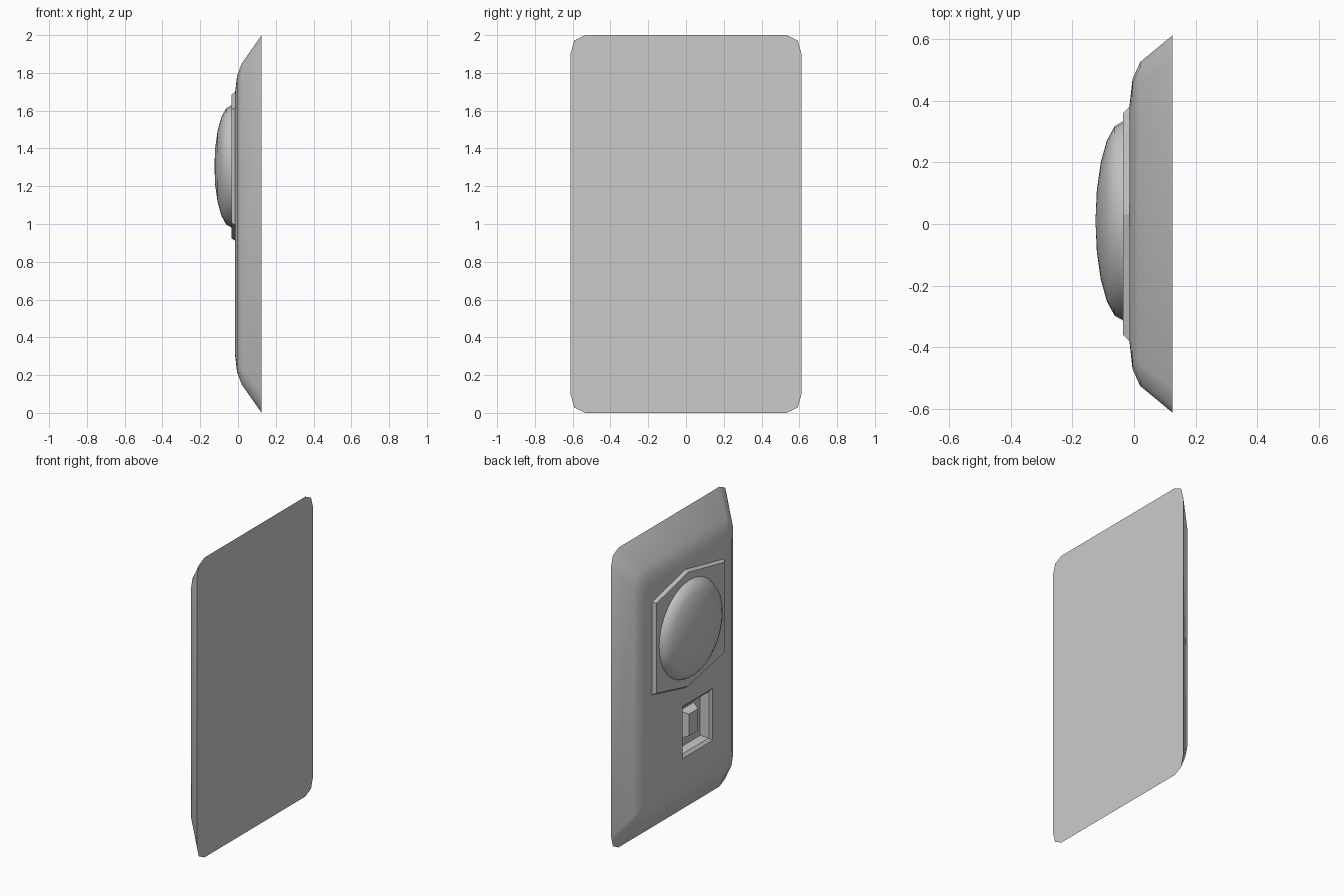
import bpy, bmesh
from math import sin, cos, pi, radians

if "Cube" in bpy.data.objects:
    bpy.data.objects.remove(bpy.data.objects["Cube"])


def ring(bm, x, pts):
    return [bm.verts.new((x, y, z)) for y, z in pts]


def loft(bm, rings):
    for a, b in zip(rings, rings[1:]):
        n = len(a)
        for i in range(n):
            j = (i + 1) % n
            bm.faces.new((a[i], a[j], b[j], b[i]))


def loop_edges(bm, r):
    return [bm.edges.get((r[i - 1], r[i])) for i in range(len(r))]


def finish(bm, name, angle=30):
    bmesh.ops.recalc_face_normals(bm, faces=bm.faces[:])
    me = bpy.data.meshes.new(name)
    bm.to_mesh(me)
    bm.free()
    ob = bpy.data.objects.new(name, me)
    bpy.context.collection.objects.link(ob)
    if angle:
        bpy.ops.object.select_all(action='DESELECT')
        ob.select_set(True)
        bpy.context.view_layer.objects.active = ob
        bpy.ops.object.shade_smooth_by_angle(angle=radians(angle))
    return ob


def rounded(hy, hz, k, cz=1.0):
    c = [(hy, hz - .10 * k), (hy - .02 * k, hz - .03 * k), (hy - .08 * k, hz)]
    half = c + [(-y, z) for y, z in reversed(c)]
    full = half + [(-y, -z) for y, z in half]
    return [(y, cz + z) for y, z in full]


def rect(hy, hz, cy, cz):
    return [(cy + a * hy, cz + b * hz) for a, b in ((1, 1), (-1, 1), (-1, -1), (1, -1))]


SW_Y, SW_Z = -.10, .622   # switch recess centre

# Wall plate: stepped rounded edge, flat back, recess set into the face
bm = bmesh.new()
outer = [ring(bm, x, rounded(hy, hz, k)) for x, hy, hz, k in (
    (.125, .612, 1.0, 1), (.02, .525, .85, .9), (-.005, .47, .785, .7), (-.015, .38, .70, .5))]
loft(bm, outer)
bm.faces.new(outer[0])
recess = [ring(bm, x, rect(hy, hz, SW_Y, SW_Z)) for x, hy, hz in (
    (-.015, .16, .174), (0, .14, .154), (.064, .14, .154))]
loft(bm, recess)
bm.faces.new(recess[-1])
bmesh.ops.triangle_fill(bm, use_beauty=True, normal=(-1, 0, 0),
                        edges=loop_edges(bm, outer[-1]) + loop_edges(bm, recess[0]))
finish(bm, "wall_plate")

# Switch button: tapered block in the recess
bm = bmesh.new()
b = [ring(bm, .064, rect(.075, .092, SW_Y, SW_Z)), ring(bm, .015, rect(.047, .073, SW_Y, SW_Z))]
loft(bm, b)
for r in b:
    bm.faces.new(r)
finish(bm, "switch_button", 0)

# Six-sided pad under the dome
bm = bmesh.new()
pads = []
for x, hy, hz, apex in ((-.014, .38, .31, .395), (-.035, .36, .30, .38)):
    pts = [(hy, hz), (.03, apex), (-hy, hz), (-hy, -hz), (.03, -apex), (hy, -hz)]
    pads.append(ring(bm, x, [(y, 1.305 + z) for y, z in pts]))
loft(bm, pads)
for r in pads:
    bm.faces.new(r)
finish(bm, "dome_pad", 0)

# Shallow dome
bm = bmesh.new()
N, R, D = 32, .323, .09
rings = []
for i in range(5):
    t = i * pi / 10
    rings.append(ring(bm, -.035 - D * sin(t),
                      [(.01 + R * cos(t) * cos(2 * pi * j / N), 1.305 + R * cos(t) * sin(2 * pi * j / N))
                       for j in range(N)]))
loft(bm, rings)
tip = bm.verts.new((-.035 - D, .01, 1.305))
for j in range(N):
    bm.faces.new((rings[-1][j - 1], rings[-1][j], tip))
bm.faces.new(rings[0])
finish(bm, "dome", 40)
